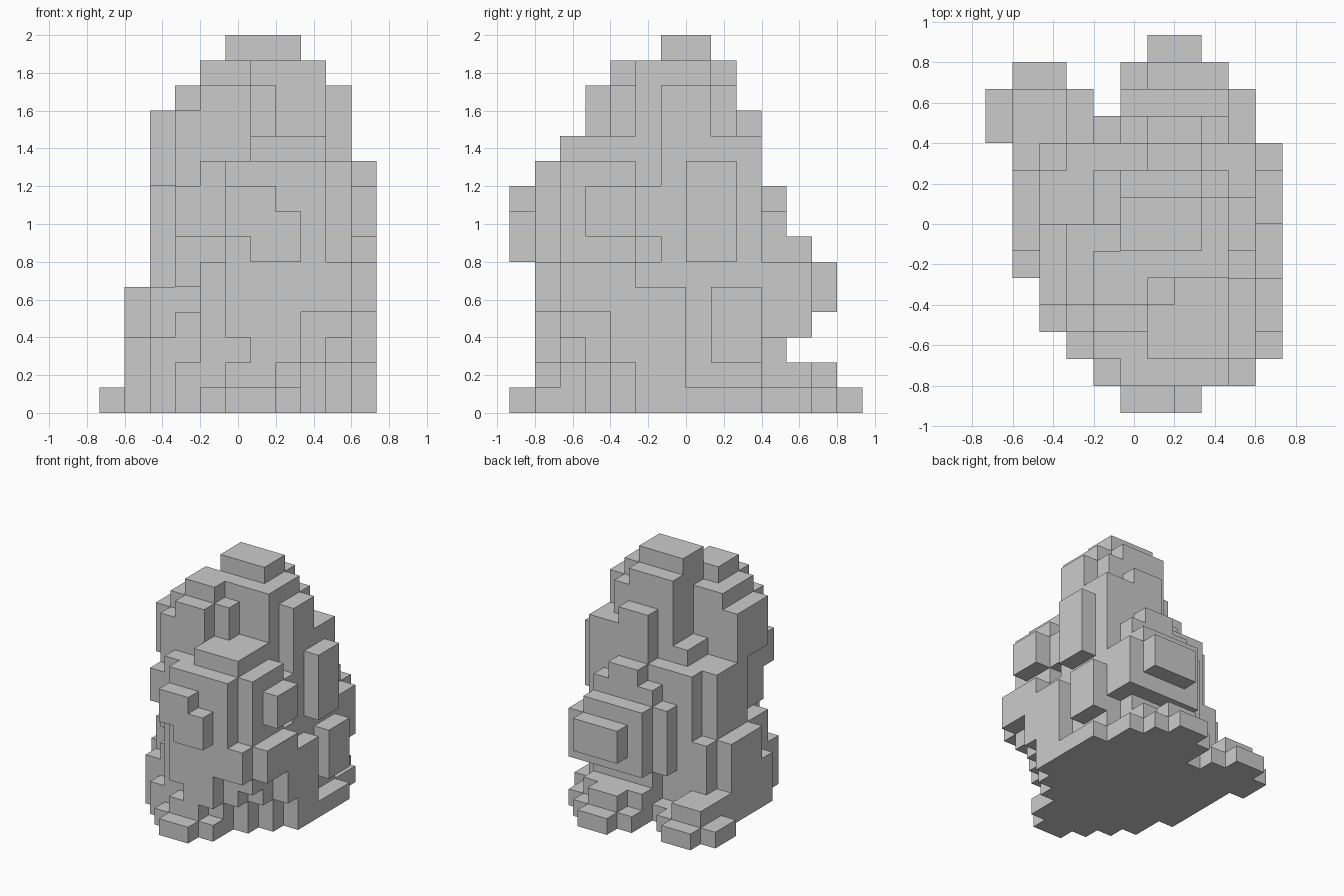
import bpy
import bmesh

if "Cube" in bpy.data.objects:
    bpy.data.objects.remove(bpy.data.objects["Cube"])

U = 2 / 15            # edge length of one block
OX, OY = -5.5, -7.0   # grid offset that centres the model


def cells(boxes):
    """Fill inclusive block ranges (x0, x1, y0, y1, z0, z1)."""
    out = set()
    for x0, x1, y0, y1, z0, z1 in boxes:
        for x in range(x0, x1 + 1):
            for y in range(y0, y1 + 1):
                for z in range(z0, z1 + 1):
                    out.add((x, y, z))
    return out


parts = {}

# ground layer with stepped front corners
parts["base"] = cells([
    (5, 6, 0, 0, 0, 0), (4, 7, 1, 1, 0, 0), (5, 6, 1, 1, 1, 1),
    (3, 7, 2, 2, 0, 1), (2, 8, 3, 3, 0, 1), (2, 9, 4, 4, 0, 1),
    (1, 10, 5, 6, 0, 1), (1, 9, 7, 9, 0, 1), (10, 10, 7, 9, 0, 0),
    (1, 9, 10, 10, 0, 0),
])

# two feet reaching backwards
parts["left_foot"] = cells([
    (0, 3, 10, 11, 0, 0), (1, 2, 12, 12, 0, 0), (1, 2, 10, 11, 1, 1),
])
parts["right_foot"] = cells([
    (5, 9, 11, 11, 0, 0), (5, 8, 12, 12, 0, 0), (6, 7, 13, 13, 0, 0),
    (5, 8, 10, 11, 1, 1), (6, 7, 12, 12, 1, 1),
])

# lower body
parts["lower_body"] = cells([
    (1, 1, 6, 8, 2, 4), (1, 1, 5, 5, 2, 2), (2, 2, 3, 3, 2, 2),
    (2, 3, 4, 9, 2, 4), (3, 3, 3, 3, 2, 3), (4, 8, 2, 9, 2, 5),
    (9, 9, 3, 9, 2, 5), (9, 9, 2, 2, 3, 5), (5, 9, 1, 1, 4, 5),
    (5, 7, 1, 1, 3, 3), (6, 7, 1, 1, 2, 2), (5, 8, 10, 10, 2, 2),
])

# blocks along the right flank
parts["right_flank"] = cells([
    (10, 10, 2, 4, 4, 5), (10, 10, 5, 6, 2, 4), (10, 10, 4, 4, 2, 3),
    (10, 10, 8, 9, 2, 4), (10, 10, 3, 4, 7, 8), (10, 10, 7, 8, 6, 9),
])

# pack-like bulge on the back
parts["back_bulge"] = cells([
    (4, 9, 10, 10, 3, 5), (4, 8, 10, 10, 6, 6), (5, 8, 10, 10, 7, 7),
    (6, 7, 10, 10, 8, 8), (5, 9, 11, 11, 3, 5), (5, 8, 11, 11, 6, 6),
    (6, 8, 12, 12, 4, 5),
])

# middle of the body
parts["torso"] = cells([
    (3, 8, 3, 9, 5, 8), (2, 2, 6, 8, 5, 8), (9, 9, 6, 9, 6, 10),
    (9, 9, 5, 5, 7, 8), (9, 9, 2, 4, 6, 9), (5, 8, 1, 2, 6, 9),
    (4, 4, 2, 2, 7, 9), (3, 3, 2, 2, 7, 8), (3, 8, 3, 6, 9, 10),
    (5, 8, 7, 8, 9, 10), (6, 8, 9, 9, 9, 10), (4, 4, 7, 8, 9, 9),
    (6, 8, 2, 2, 10, 10),
])

# stepped lumps on the front
parts["front_lump"] = cells([
    (5, 6, 0, 0, 8, 8), (5, 7, 0, 0, 7, 7), (6, 7, 0, 0, 6, 6),
])

# tapering crown
parts["crown"] = cells([
    (2, 2, 4, 6, 9, 11), (3, 3, 3, 3, 11, 11), (3, 3, 4, 6, 11, 12),
    (4, 5, 3, 6, 11, 12), (6, 6, 4, 4, 11, 12), (5, 8, 5, 8, 11, 12),
    (6, 7, 9, 9, 11, 11), (9, 9, 6, 7, 11, 12), (4, 5, 4, 5, 13, 13),
    (5, 8, 5, 7, 13, 13), (5, 7, 8, 8, 13, 13), (5, 7, 6, 7, 14, 14),
])

solid = set().union(*parts.values())
AXES = [(0, 1, 2), (1, 2, 0), (2, 0, 1)]


def add_faces(bm, cell):
    """Add the faces of one block that touch open air."""
    for a, b, c in AXES:
        for side in (0, 1):
            near = list(cell)
            near[a] += 2 * side - 1
            if tuple(near) in solid:
                continue
            quad = []
            for db, dc in ((0, 0), (1, 0), (1, 1), (0, 1)):
                p = list(cell)
                p[a] += side
                p[b] += db
                p[c] += dc
                quad.append(bm.verts.new(((p[0] + OX) * U, (p[1] + OY) * U, p[2] * U)))
            bm.faces.new(quad if side else quad[::-1])


used = set()
for name, filled in parts.items():
    bm = bmesh.new()
    for cell in sorted(filled - used):
        add_faces(bm, cell)
    used |= filled
    bmesh.ops.remove_doubles(bm, verts=bm.verts, dist=0.001)
    mesh = bpy.data.meshes.new(name)
    bm.to_mesh(mesh)
    bm.free()
    bpy.context.collection.objects.link(bpy.data.objects.new(name, mesh))
